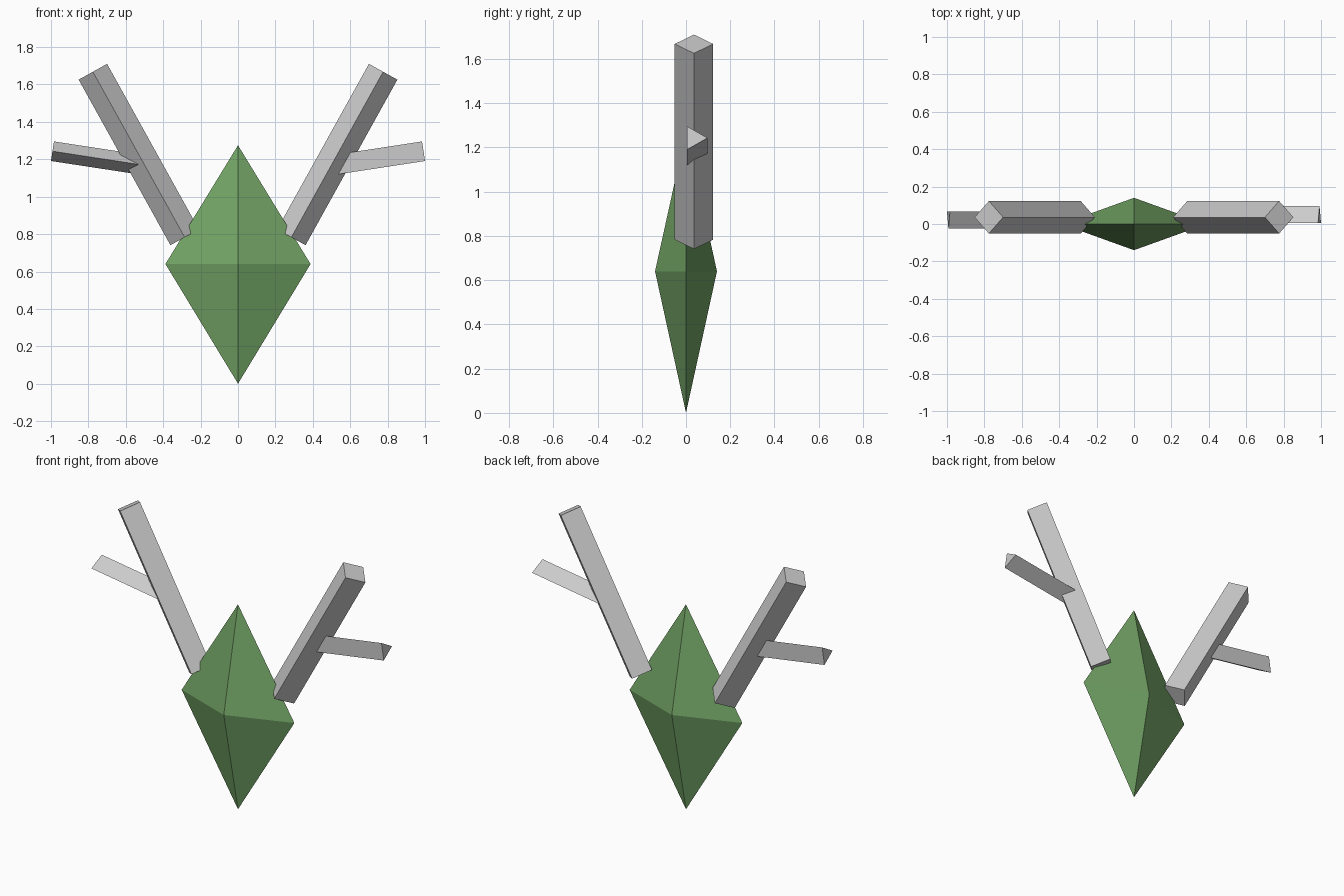
import bpy, bmesh
from math import sin, cos, pi
from mathutils import Vector

if "Cube" in bpy.data.objects:
    bpy.data.objects.remove(bpy.data.objects["Cube"])


def add_object(name, bm):
    bmesh.ops.recalc_face_normals(bm, faces=bm.faces)
    mesh = bpy.data.meshes.new(name)
    bm.to_mesh(mesh)
    bm.free()
    obj = bpy.data.objects.new(name, mesh)
    bpy.context.collection.objects.link(obj)
    return obj


def prism(name, start, end, radius, sides, turn=0.0):
    """Straight bar between two points, with one corner at angle turn (90 deg = +y)."""
    start, end = Vector(start), Vector(end)
    depth = Vector((0, 1, 0))
    across = depth.cross(end - start).normalized()
    bm = bmesh.new()
    rings = []
    for centre in (start, end):
        rings.append([bm.verts.new(centre + radius * (cos(a) * across + sin(a) * depth))
                      for a in (turn + 2 * pi * i / sides for i in range(sides))])
    for ring in rings:
        bm.faces.new(ring)
    for i in range(sides):
        j = (i + 1) % sides
        bm.faces.new((rings[0][i], rings[0][j], rings[1][j], rings[1][i]))
    return add_object(name, bm)


# Head: flattened double pyramid
bm = bmesh.new()
ring = [bm.verts.new((x, y, 0.64)) for x, y in ((0.388, 0), (0, 0.14), (-0.388, 0), (0, -0.14))]
for z in (0.0, 1.275):
    tip = bm.verts.new((0, 0, z))
    for i in range(4):
        bm.faces.new((ring[i], ring[(i + 1) % 4], tip))
head = add_object("head", bm)
green = bpy.data.materials.new("green")
green.diffuse_color = (0.17, 0.37, 0.13, 1)
green.use_nodes = True
green.node_tree.nodes["Principled BSDF"].inputs["Base Color"].default_value = green.diffuse_color
head.data.materials.append(green)

# Antlers: square beam and triangular tine, turned half round on the other side
Y = 0.036
for side, label in ((1, "right"), (-1, "left")):
    prism(label + "_antler_beam", (side * 0.285, Y, 0.783), (side * 0.776, Y, 1.668), 0.087, 4)
    prism(label + "_antler_tine", (side * 0.50, Y, 1.168), (side * 0.992, Y, 1.243), 0.061, 3,
          side * pi / 2)
